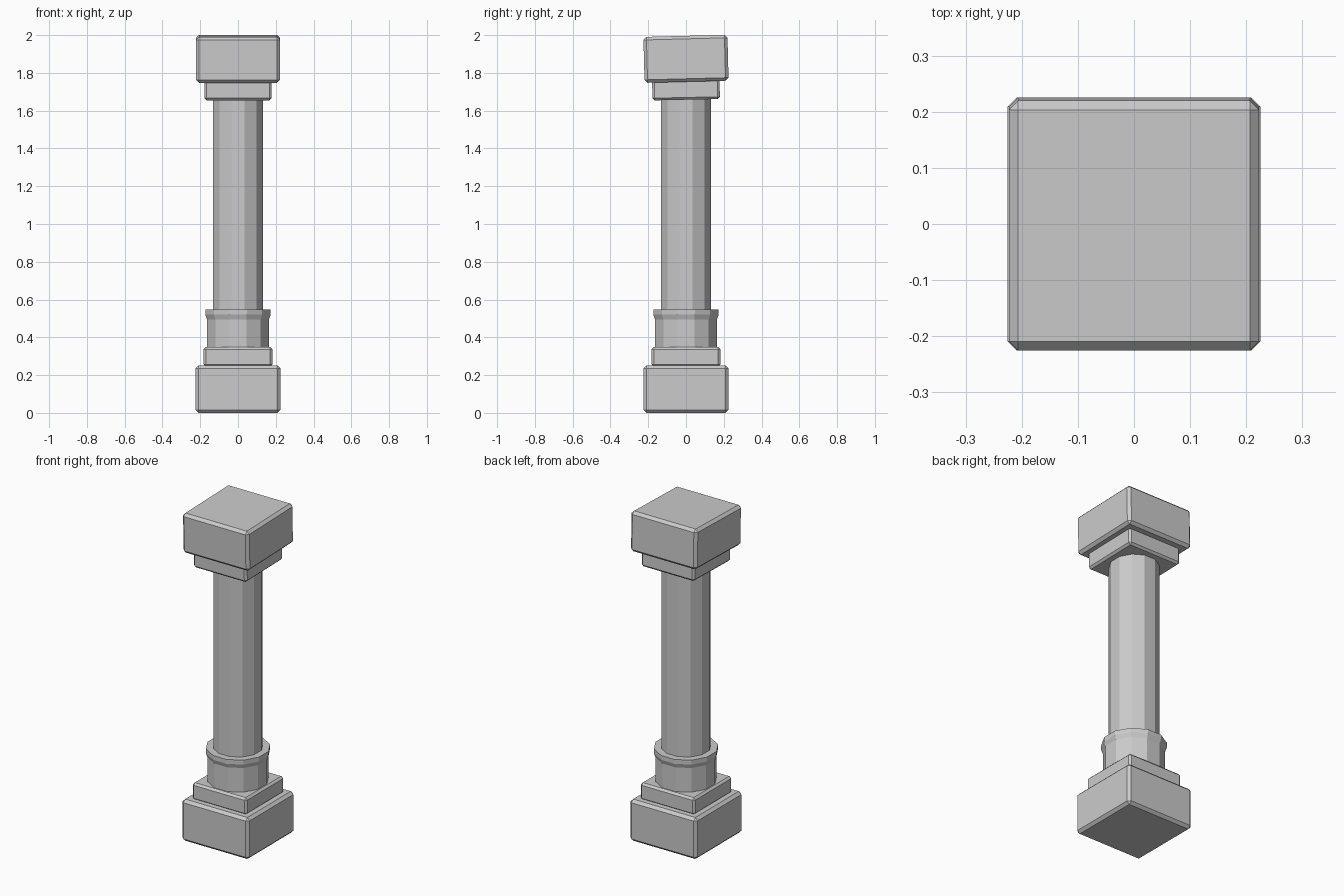
import bpy, bmesh, math
from mathutils import Matrix

cube = bpy.data.objects.get("Cube")
if cube:
    bpy.data.objects.remove(cube, do_unlink=True)

# Single stone colour
stone = bpy.data.materials.new("grey_stone")
stone.use_nodes = True
stone.diffuse_color = (0.6, 0.6, 0.6, 1)
stone.node_tree.nodes["Principled BSDF"].inputs["Base Color"].default_value = (0.6, 0.6, 0.6, 1)

SIDES = 12


def finish(name, bm):
    bmesh.ops.recalc_face_normals(bm, faces=bm.faces)
    mesh = bpy.data.meshes.new(name)
    bm.to_mesh(mesh)
    bm.free()
    mesh.materials.append(stone)
    obj = bpy.data.objects.new(name, mesh)
    bpy.context.scene.collection.objects.link(obj)
    return obj


def block(name, width, bottom, top, chamfer, tilt=0):
    """Square slab with chamfered edges, optionally tipped about x."""
    bm = bmesh.new()
    bmesh.ops.create_cube(bm, size=1)
    bmesh.ops.scale(bm, vec=(width, width, top - bottom), verts=bm.verts)
    bmesh.ops.bevel(bm, geom=bm.edges[:], offset=chamfer, segments=1,
                    affect='EDGES', profile=0.5)
    bmesh.ops.rotate(bm, cent=(0, 0, 0), verts=bm.verts,
                     matrix=Matrix.Rotation(math.radians(tilt), 3, 'X'))
    obj = finish(name, bm)
    obj.location.z = (bottom + top) / 2
    return obj


def turned(name, profile):
    """Faceted round part from (radius, height) rings, capped at both ends."""
    bm = bmesh.new()
    rings = []
    for radius, z in profile:
        angles = [2 * math.pi * (i + 0.5) / SIDES for i in range(SIDES)]
        rings.append([bm.verts.new((radius * math.cos(a), radius * math.sin(a), z))
                      for a in angles])
    for low, high in zip(rings, rings[1:]):
        for i in range(SIDES):
            j = (i + 1) % SIDES
            bm.faces.new((low[i], low[j], high[j], high[i]))
    bm.faces.new(rings[0][::-1])
    bm.faces.new(rings[-1])
    return finish(name, bm)


# Foot of the column
block("base_plinth", 0.45, 0, 0.252, 0.016)
block("base_step", 0.365, 0.245, 0.348, 0.012)

# Round parts
turned("base_collar", [(0.17, 0.34), (0.17, 0.495), (0.179, 0.52), (0.179, 0.547)])
turned("shaft", [(0.138, 0.53), (0.138, 1.68)])

# Slightly tipped head
block("capital_neck", 0.357, 1.658, 1.765, 0.012, tilt=1.2)
block("capital_block", 0.445, 1.753, 1.996, 0.016, tilt=1.5)
